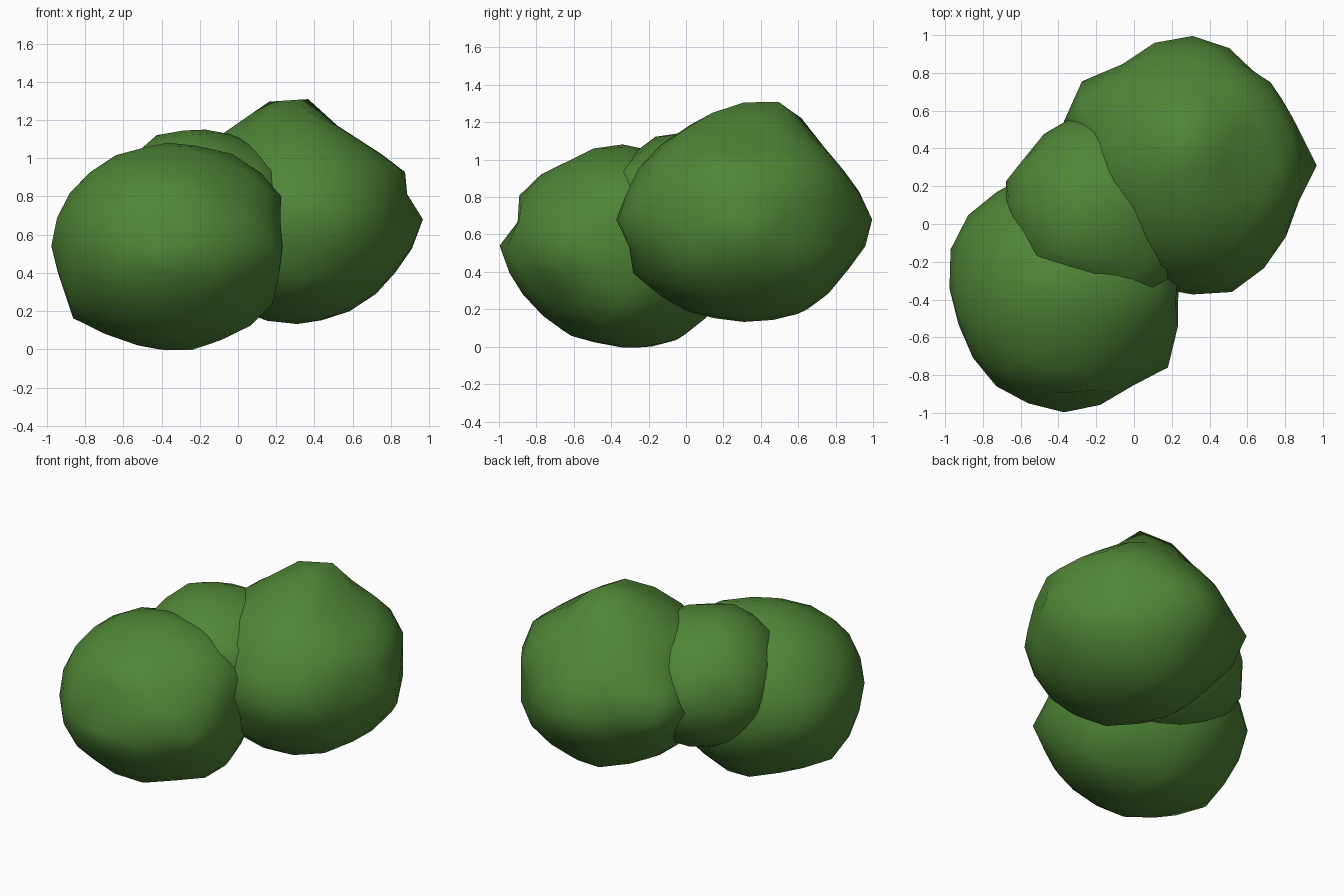
import bpy, bmesh, math, random
from mathutils import Vector

random.seed(4)
leaf = bpy.data.materials.new("leaf green")
leaf.diffuse_color = (0.08, 0.235, 0.038, 1)


def clump(name, centre, radii, base=1.0, front=(), side=(), top=(), extra=()):
    """Lumpy smooth ball, pulled out to outline points seen in each view."""
    c = Vector(centre)
    pts = [Vector((x, c.y, z)) for x, z in front]
    pts += [Vector((c.x, y, z)) for y, z in side]
    pts += [Vector((x, y, c.z)) for x, y in top]
    pts += [Vector(p) for p in extra]
    unit = lambda v: Vector((v.x / radii[0], v.y / radii[1], v.z / radii[2]))
    pulls = [(unit(p - c).normalized(), unit(p - c).length) for p in pts]
    bm = bmesh.new()
    bmesh.ops.create_icosphere(bm, subdivisions=3, radius=1)
    for v in bm.verts:
        d = v.co.normalized()
        total, weight = 0.03 * base, 0.03
        for pd, r in pulls:
            w = math.exp(-(d.angle(pd) / 0.15) ** 2)
            total += w * r
            weight += w
        s = total / weight + random.uniform(-0.006, 0.006)
        v.co = c + Vector((d.x * radii[0], d.y * radii[1], d.z * radii[2])) * s
    for f in bm.faces:
        f.smooth = True
    me = bpy.data.meshes.new(name)
    bm.to_mesh(me)
    bm.free()
    me.materials.append(leaf)
    ob = bpy.data.objects.new(name, me)
    bpy.context.collection.objects.link(ob)
    return ob


# front left clump
clump("front_bush_clump", (-0.37, -0.34, 0.54), (0.61, 0.64, 0.535), 0.985,
      front=[(-0.98, 0.53), (-0.96, 0.67), (-0.88, 0.81), (-0.8, 0.92), (-0.65, 1.01),
             (-0.3, 1.08), (0.0, 1.01), (0.21, 0.83), (0.24, 0.5), (0.2, 0.27),
             (0.08, 0.12), (-0.6, 0.04), (-0.86, 0.16), (-0.94, 0.38)],
      side=[(-1.0, 0.53), (-0.9, 0.65), (-0.89, 0.81), (-0.65, 0.99), (-0.94, 0.38),
            (-0.82, 0.22), (-0.6, 0.05), (-0.05, 0.03), (0.11, 0.16), (-0.05, 0.97)],
      top=[(-0.36, -1.0), (-0.16, -0.95), (0.0, -0.85), (0.2, -0.74), (0.23, -0.35),
           (-0.65, -0.91), (-0.86, -0.69), (-0.94, -0.5), (-0.93, -0.03), (-0.68, 0.2)],
      extra=[(-0.24, -0.23, 0.0)])

# back right clump
clump("back_bush_clump", (0.31, 0.31, 0.68), (0.65, 0.68, 0.57), 0.955,
      front=[(0.61, 1.11), (0.73, 1.03), (0.87, 0.95), (0.88, 0.82), (0.97, 0.68),
             (0.81, 0.39), (0.69, 0.26), (0.37, 0.14), (0.12, 0.16), (-0.07, 1.15)],
      side=[(0.84, 0.95), (0.93, 0.83), (1.0, 0.68), (0.86, 0.4), (0.63, 0.18),
            (0.2, 0.14), (-0.03, 0.2), (-0.29, 0.4), (-0.3, 0.53), (-0.38, 0.68),
            (-0.32, 0.8), (-0.08, 1.12), (0.13, 1.25)],
      top=[(0.24, 1.0), (0.45, 0.95), (0.62, 0.81), (0.82, 0.6), (0.97, 0.3),
           (0.86, 0.1), (0.78, -0.1), (0.65, -0.26), (0.46, -0.38), (0.2, -0.36),
           (-0.05, 0.86), (-0.12, 0.8), (-0.33, 0.71)],
      extra=[(0.3, 0.47, 1.32)])

# middle clump tucked between the two
clump("middle_bush_clump", (-0.17, 0.07, 0.7), (0.52, 0.5, 0.43),
      front=[(-0.53, 1.04), (-0.4, 1.13), (-0.12, 1.15), (0.0, 1.11), (0.16, 1.03)],
      top=[(-0.68, 0.23), (-0.55, 0.38), (-0.4, 0.53), (-0.32, 0.57), (-0.68, 0.08)],
      extra=[(0.19, -0.2, 0.95), (0.08, -0.38, 0.9), (-0.15, -0.3, 1.02),
             (-0.47, -0.17, 1.04), (-0.3, -0.15, 1.12)])
